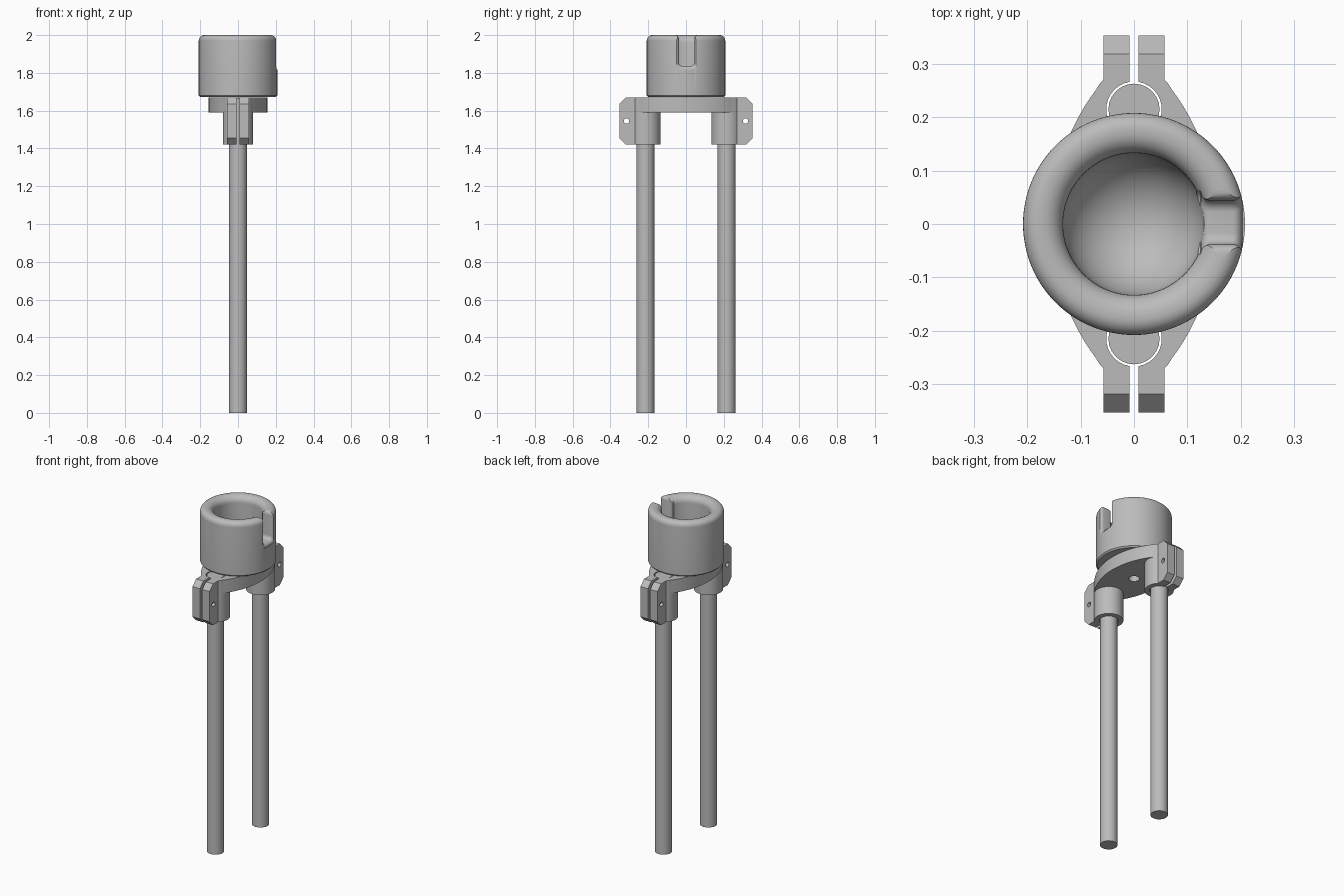
import bpy, bmesh, math
from math import cos, sin, pi

if "Cube" in bpy.data.objects:
    bpy.data.objects.remove(bpy.data.objects["Cube"])

grey = bpy.data.materials.new("plain grey")
grey.diffuse_color = (0.5, 0.5, 0.5, 1)
grey.use_nodes = True
grey.node_tree.nodes["Principled BSDF"].inputs["Base Color"].default_value = grey.diffuse_color


def loft(name, rings):
    """Closed solid through a list of equal-length point rings."""
    bm = bmesh.new()
    vs = [[bm.verts.new(p) for p in ring] for ring in rings]
    n = len(vs[0])
    for a, b in zip(vs, vs[1:]):
        for i in range(n):
            j = (i + 1) % n
            bm.faces.new((a[i], a[j], b[j], b[i]))
    bm.faces.new(vs[0])
    bm.faces.new(vs[-1])
    bmesh.ops.recalc_face_normals(bm, faces=bm.faces[:])
    me = bpy.data.meshes.new(name)
    bm.to_mesh(me)
    bm.free()
    me.materials.append(grey)
    ob = bpy.data.objects.new(name, me)
    bpy.context.collection.objects.link(ob)
    return ob


def lathe(name, profile, n, y=0):
    return loft(name, [[(r * cos(2 * pi * i / n), y + r * sin(2 * pi * i / n), z)
                        for i in range(n)] for r, z in profile])


def prism_x(name, pts, x0, x1):
    return loft(name, [[(x, y, z) for y, z in pts] for x in (x0, x1)])


def arc(cx, cy, r, a0, a1, n=8):
    return [(cx + r * cos(math.radians(a0 + (a1 - a0) * i / n)),
             cy + r * sin(math.radians(a0 + (a1 - a0) * i / n))) for i in range(n + 1)]


def activate(ob):
    bpy.ops.object.select_all(action='DESELECT')
    ob.select_set(True)
    bpy.context.view_layer.objects.active = ob


def combine(ob, other, op):
    activate(ob)
    m = ob.modifiers.new("combine", 'BOOLEAN')
    m.operation, m.solver, m.object = op, 'EXACT', other
    bpy.ops.object.modifier_apply(modifier=m.name)
    bpy.data.objects.remove(other)


def smooth(ob):
    activate(ob)
    bpy.ops.object.shade_smooth_by_angle(angle=math.radians(32))


# Cup: turned body with a round rim and a spherical bowl
R, RI, TOP = 0.208, 0.133, 2.0
profile = [(0.2, 1.672), (R, 1.68)]
profile += arc(R - 0.03, TOP - 0.03, 0.03, 0, 90)
profile += arc(RI + 0.04, TOP - 0.04, 0.04, 90, 180)
profile += arc(0, 1.85, RI, 0, -88, 14)
cup = lathe("cup", profile, 96)

# Notch in the +x side of the cup, flared at its inner, outer and top edges
F = 0.018
steps = [(0.10, F)]
steps += [(0.125 + F * (1 - cos(t * pi / 12)), F * (1 - sin(t * pi / 12))) for t in range(7)]
steps += [(0.203 - F * (1 - cos(t * pi / 12)), F * (1 - sin(t * pi / 12))) for t in range(6, -1, -1)]
steps += [(0.23, F)]
rings = []
for x, f in steps:
    w, floor = 0.041 + f, 1.835 - f
    half = [(w + 0.02, 2.02)] + arc(w + 0.02, TOP - 0.02, 0.02, 90, 180)
    half += arc(w - 0.022, floor + 0.022, 0.022, 0, -90)
    rings.append([(x, 0.003 + y, z) for y, z in half]
                 + [(x, 0.003 - y, z) for y, z in reversed(half)])
combine(cup, loft("notch_cutter", rings), 'DIFFERENCE')
smooth(cup)

# Clamp bracket: lens-shaped plate
LOW, HIGH, ROD_Y = 1.42, 1.67, 0.215
side = [(0.42 * cos(a) - 0.265, 0.42 * sin(a))
        for a in [math.asin(0.27 / 0.42) * i / 14 for i in range(-14, 15)]]
outline = side + [(-x, -y) for x, y in side]
bracket = loft("clamp_bracket", [[(x, y, z) for x, y in outline] for z in (1.59, HIGH)])

# Sleeves and chamfered clamping tabs at both ends
for s in (1, -1):
    combine(bracket, lathe("sleeve", [(0.08, LOW), (0.08, HIGH)], 48, s * ROD_Y), 'UNION')
    c = 0.034
    tab = [(0.225, LOW), (0.353 - c, LOW), (0.353, LOW + c),
           (0.353, HIGH - c), (0.353 - c, HIGH), (0.225, HIGH)]
    combine(bracket, prism_x("tab", [(s * y, z) for y, z in tab], -0.057, 0.057), 'UNION')

# Bores, slots, bolt holes and the centre hole
for s in (1, -1):
    combine(bracket, lathe("bore", [(0.052, 1.3), (0.052, 1.8)], 32, s * ROD_Y), 'DIFFERENCE')
    slot = [(s * y, z) for y, z in ((0.23, 1.3), (0.4, 1.3), (0.4, 1.8), (0.23, 1.8))]
    combine(bracket, prism_x("slot", slot, -0.008, 0.008), 'DIFFERENCE')
    bolt = arc(s * 0.315, 1.545, 0.014, 0, 345, 23)
    combine(bracket, prism_x("bolt_hole", bolt, -0.2, 0.2), 'DIFFERENCE')
combine(bracket, lathe("centre_hole", [(0.03, 1.5), (0.03, 1.8)], 32), 'DIFFERENCE')
smooth(bracket)

# Two long rods held by the clamps
for s, label in ((-1, "front_rod"), (1, "back_rod")):
    smooth(lathe(label, [(0.048, 0), (0.048, 1.668)], 24, s * ROD_Y))
